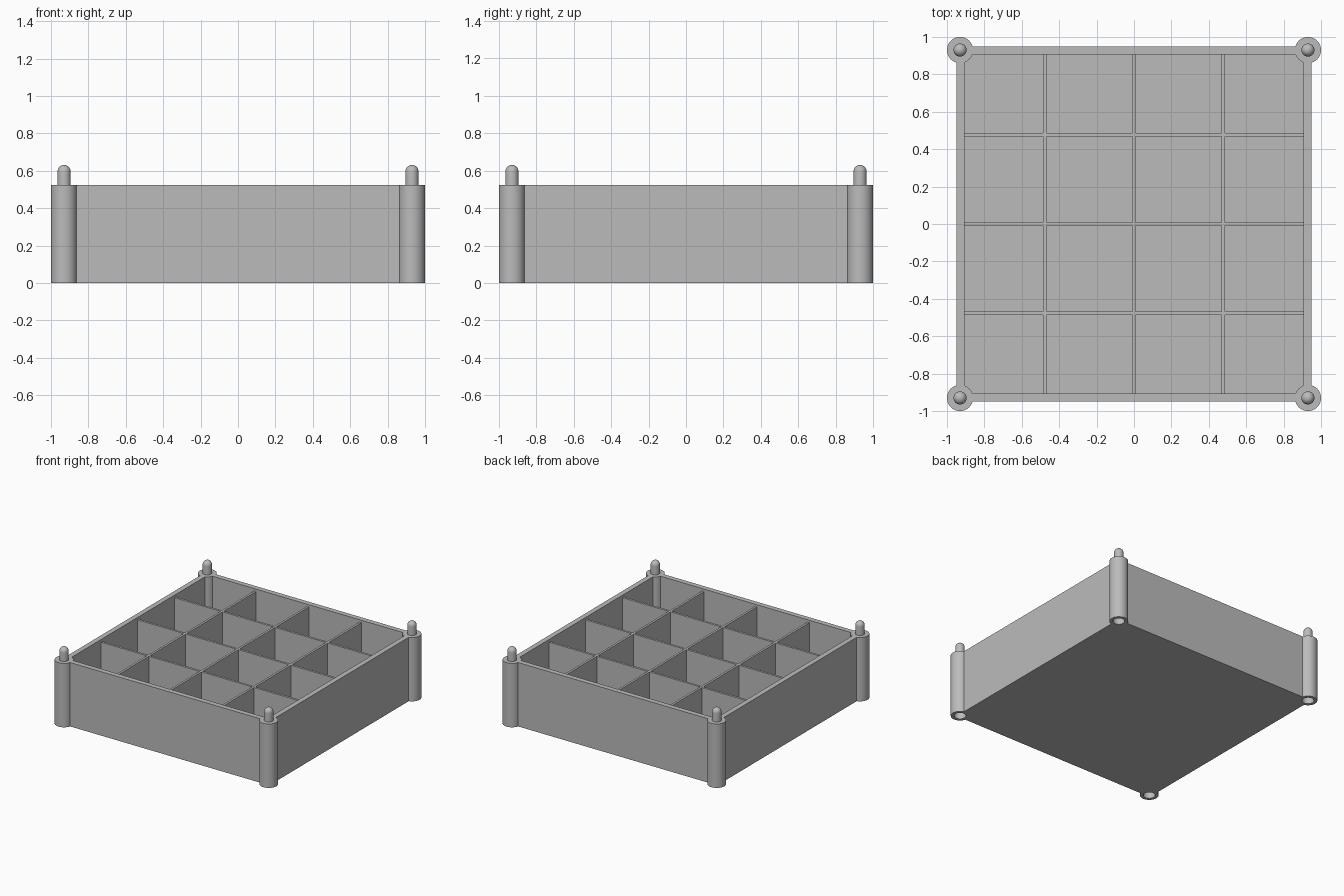
import bpy, bmesh, math
from mathutils import Matrix

if "Cube" in bpy.data.objects:
    bpy.data.objects.remove(bpy.data.objects["Cube"], do_unlink=True)

HALF, INNER, HEIGHT, FLOOR = 0.948, 0.906, 0.525, 0.04
POST, POST_R, PIN_R, SOCKET_R, SOCKET_DEPTH = 0.93, 0.07, 0.035, 0.045, 0.13
DIVIDER_TOP, DIVIDER_T = 0.505, 0.018
CORNERS = [(x, y) for x in (-POST, POST) for y in (-POST, POST)]

grey = bpy.data.materials.new("plain grey")
grey.use_nodes = True
colour = (0.5, 0.5, 0.5, 1)
grey.diffuse_color = colour
grey.node_tree.nodes["Principled BSDF"].inputs["Base Color"].default_value = colour


def make(name, bm):
    bmesh.ops.recalc_face_normals(bm, faces=bm.faces)
    mesh = bpy.data.meshes.new(name)
    bm.to_mesh(mesh)
    bm.free()
    mesh.materials.append(grey)
    obj = bpy.data.objects.new(name, mesh)
    bpy.context.collection.objects.link(obj)
    return obj


def box(name, x, y, z0, z1, cx=0, cy=0):
    """Box with half sizes x and y between two heights."""
    bm = bmesh.new()
    place = Matrix.Translation((cx, cy, (z0 + z1) / 2)) @ Matrix.Diagonal((2 * x, 2 * y, z1 - z0, 1))
    bmesh.ops.create_cube(bm, size=1, matrix=place)
    return make(name, bm)


def lathe(name, profile, cx, cy, steps=48):
    """Solid of revolution from (radius, height) points that start and end on the axis."""
    bm = bmesh.new()
    verts = [bm.verts.new((r, 0, z)) for r, z in profile]
    edges = [bm.edges.new(pair) for pair in zip(verts, verts[1:])]
    bmesh.ops.spin(bm, geom=verts + edges, axis=(0, 0, 1), cent=(0, 0, 0),
                   angle=math.tau, steps=steps)
    bmesh.ops.remove_doubles(bm, verts=bm.verts, dist=0.0001)
    bmesh.ops.translate(bm, verts=bm.verts, vec=(cx, cy, 0))
    return make(name, bm)


def rod(name, r, z0, z1, cx, cy):
    return lathe(name, [(0, z0), (r, z0), (r, z1), (0, z1)], cx, cy)


def combine(target, tool, operation):
    """Apply a boolean and discard the tool object."""
    mod = target.modifiers.new("cut", 'BOOLEAN')
    mod.operation, mod.object, mod.solver = operation, tool, 'EXACT'
    bpy.context.view_layer.update()
    graph = bpy.context.evaluated_depsgraph_get()
    mesh = bpy.data.meshes.new_from_object(target.evaluated_get(graph))
    target.modifiers.clear()
    target.data = mesh
    bpy.data.objects.remove(tool, do_unlink=True)


def smooth(obj):
    bpy.ops.object.select_all(action='DESELECT')
    obj.select_set(True)
    bpy.context.view_layer.objects.active = obj
    bpy.ops.object.shade_smooth_by_angle(angle=math.radians(30))


# Open tray with round corner posts, each socketed underneath for stacking
tray = box("tray", HALF, HALF, 0, HEIGHT)
combine(tray, box("pocket", INNER, INNER, FLOOR, HEIGHT + 0.1), 'DIFFERENCE')
for cx, cy in CORNERS:
    combine(tray, rod("post", POST_R, 0, HEIGHT, cx, cy), 'UNION')
for cx, cy in CORNERS:
    combine(tray, rod("socket", SOCKET_R, -0.1, SOCKET_DEPTH, cx, cy), 'DIFFERENCE')
smooth(tray)

# Round-topped stacking pins
shoulder = 0.631 - PIN_R
dome = [(PIN_R * math.cos(i * math.pi / 16), shoulder + PIN_R * math.sin(i * math.pi / 16))
        for i in range(8)]
pin_profile = [(0, HEIGHT - 0.02), (PIN_R, HEIGHT - 0.02)] + dome + [(0, shoulder + PIN_R)]
for cx, cy in CORNERS:
    side = ("front" if cy < 0 else "back") + ("_left" if cx > 0 else "_right")
    smooth(lathe(side + "_pin", pin_profile, cx, cy, 32))

# Crossed dividers forming sixteen compartments, just below the rim
reach = INNER + 0.01
dividers = None
for offset in (-0.478, 0, 0.478):
    for wall in (box("dividers", DIVIDER_T / 2, reach, FLOOR - 0.01, DIVIDER_TOP, cx=offset),
                 box("dividers", reach, DIVIDER_T / 2, FLOOR - 0.01, DIVIDER_TOP, cy=offset)):
        if dividers is None:
            dividers = wall
        else:
            combine(dividers, wall, 'UNION')
dividers.name = "dividers"
